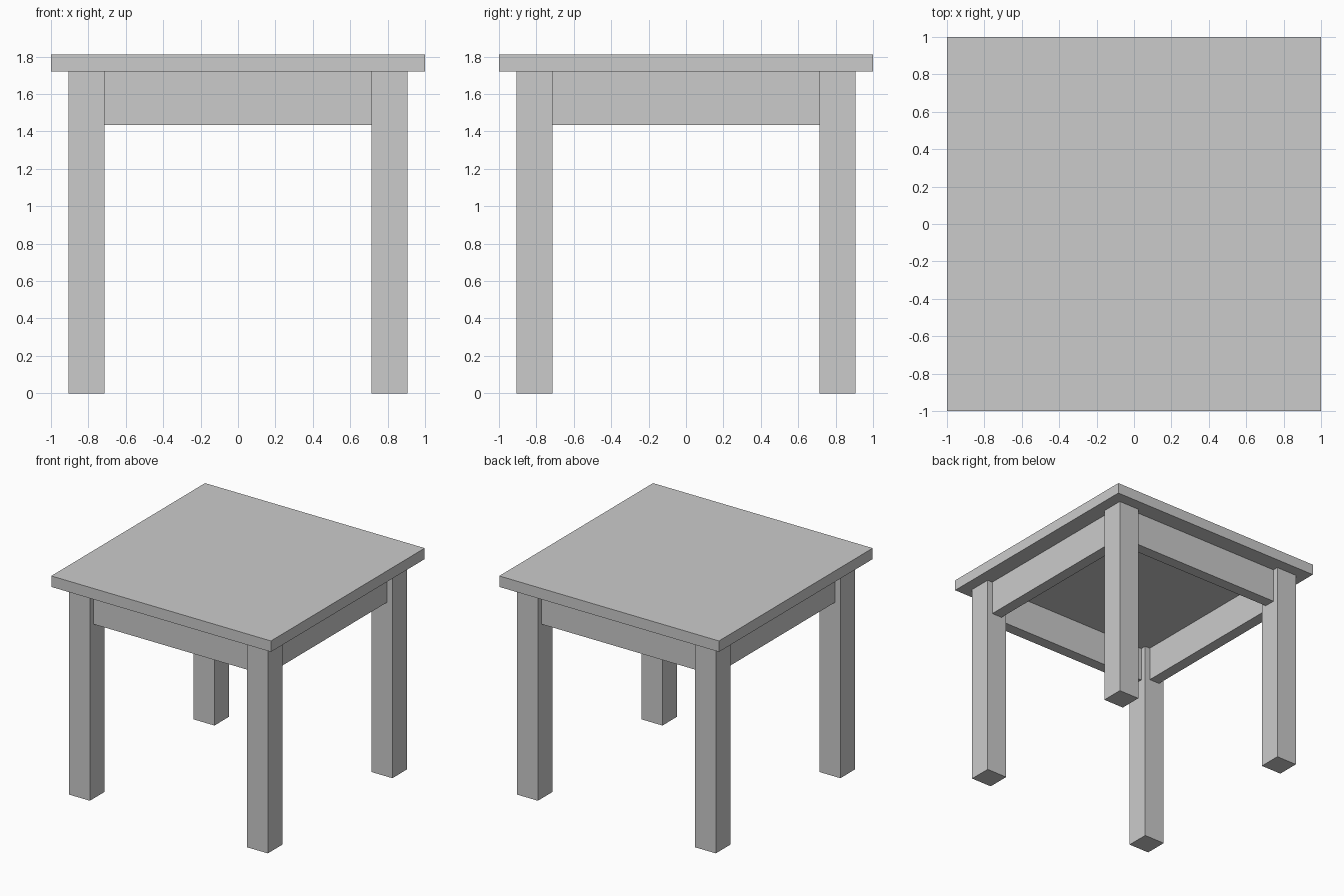
import bpy
from math import pi
from mathutils import Matrix

cube = bpy.data.objects.get("Cube")
if cube:
    bpy.data.objects.remove(cube, do_unlink=True)

# Single plain grey
GREY = (0.6, 0.6, 0.6, 1.0)
grey = bpy.data.materials.new("plain_grey")
grey.use_nodes = True
grey.diffuse_color = GREY
grey.node_tree.nodes["Principled BSDF"].inputs["Base Color"].default_value = GREY

# Main measures
TOP_SIZE, TOP_Z, HEIGHT = 2.0, 1.72, 1.81
LEG_WIDTH, LEG_POS = 0.19, 0.81
APRON_Z, APRON_THICK = 1.435, 0.095
APRON_LENGTH = 2 * LEG_POS - LEG_WIDTH


def box(name, x, y, width, depth, bottom, top, turn=0.0):
    """Upright box, turned about the table's centre axis."""
    bpy.ops.mesh.primitive_cube_add(size=1)
    obj = bpy.context.object
    obj.name = name
    shape = Matrix.Diagonal((width, depth, top - bottom, 1))
    move = Matrix.Translation((x, y, (top + bottom) / 2))
    obj.data.transform(Matrix.Rotation(turn, 4, "Z") @ move @ shape)
    obj.data.materials.append(grey)
    return obj


# Table top
box("table_top", 0, 0, TOP_SIZE, TOP_SIZE, TOP_Z, HEIGHT)

# Square legs
for side, sx in (("right", -1), ("left", 1)):
    for end, sy in (("front", -1), ("back", 1)):
        box(f"{end}_{side}_leg", sx * LEG_POS, sy * LEG_POS,
            LEG_WIDTH, LEG_WIDTH, 0, TOP_Z)

# Aprons set centrally between the legs
for i, side in enumerate(("front", "left", "back", "right")):
    box(f"{side}_apron", 0, -LEG_POS, APRON_LENGTH, APRON_THICK,
        APRON_Z, TOP_Z, turn=i * pi / 2)
